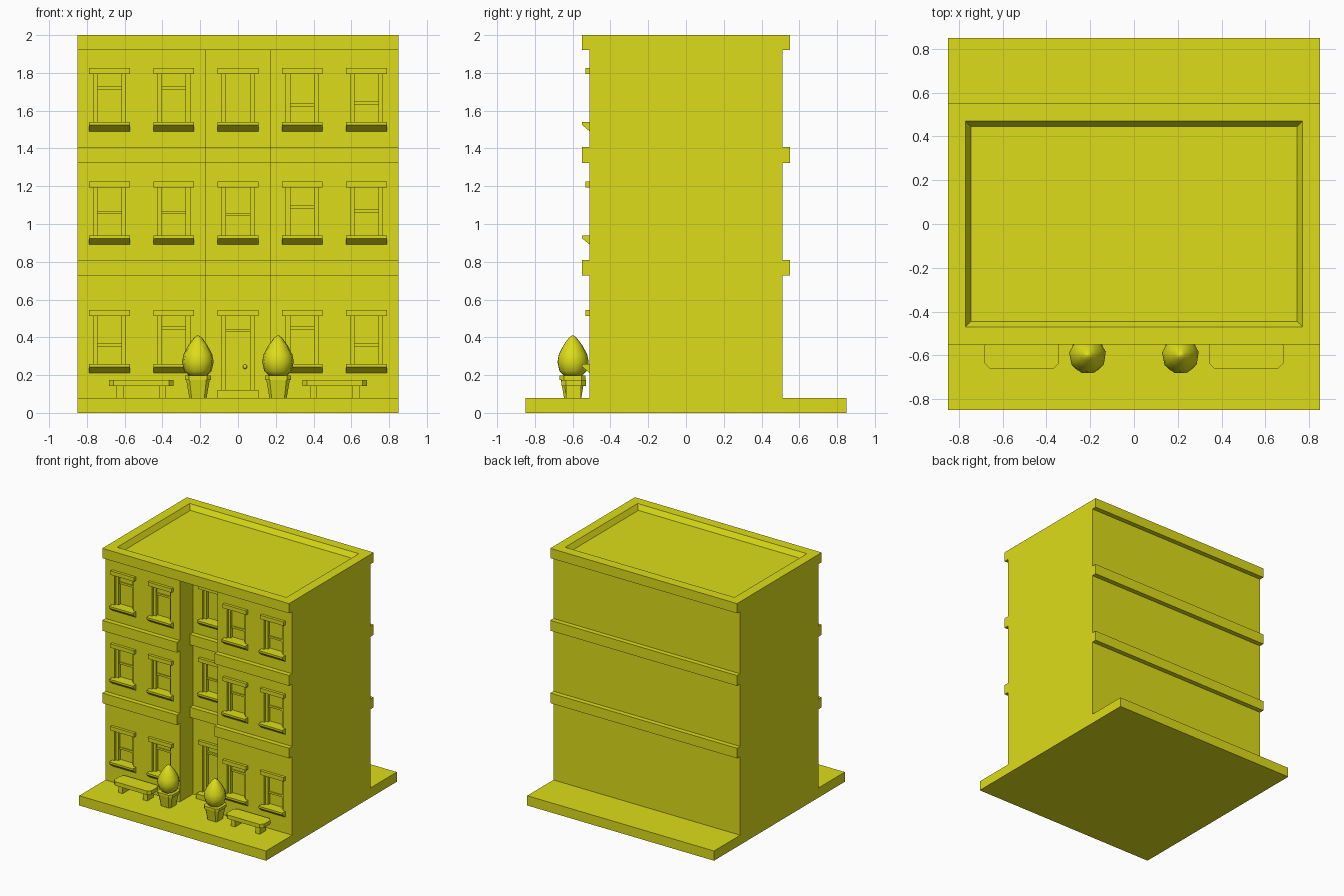
import bpy, bmesh, math

if "Cube" in bpy.data.objects:
    bpy.data.objects.remove(bpy.data.objects["Cube"])

mat = bpy.data.materials.new("yellow")
mat.diffuse_color = (0.72, 0.72, 0.01, 1)
mat.use_nodes = True
mat.node_tree.nodes["Principled BSDF"].inputs["Base Color"].default_value = mat.diffuse_color


def loft(name, rings):
    """Skin a stack of equal-length point rings and cap both ends."""
    bm = bmesh.new()
    rows = [[bm.verts.new(p) for p in ring] for ring in rings]
    n = len(rows[0])
    for a, b in zip(rows, rows[1:]):
        for i in range(n):
            j = (i + 1) % n
            bm.faces.new((a[i], a[j], b[j], b[i]))
    bm.faces.new(rows[0][::-1])
    bm.faces.new(rows[-1])
    bmesh.ops.recalc_face_normals(bm, faces=bm.faces)
    me = bpy.data.meshes.new(name)
    bm.to_mesh(me)
    bm.free()
    me.materials.append(mat)
    ob = bpy.data.objects.new(name, me)
    bpy.context.collection.objects.link(ob)
    return ob


def rect(x0, x1, y0, y1, z):
    return [(x0, y0, z), (x1, y0, z), (x1, y1, z), (x0, y1, z)]


def box(name, x0, x1, y0, y1, z0, z1):
    return loft(name, [rect(x0, x1, y0, y1, z0), rect(x0, x1, y0, y1, z1)])


def chamfered(cx, cy, hx, hy, c, z):
    """Rectangle ring with cut corners."""
    pts = [(-hx + c, -hy), (hx - c, -hy), (hx, -hy + c), (hx, hy - c),
           (hx - c, hy), (-hx + c, hy), (-hx, hy - c), (-hx, -hy + c)]
    return [(cx + x, cy + y, z) for x, y in pts]


W, FRONT, NICHE, BACK = 0.85, -0.51, -0.34, 0.51
NX = 0.172

# Ground slab and U-shaped body with the central niche
box("ground_slab", -W, W, -0.85, 0.85, 0, 0.08)
plan = [(-W, FRONT), (-NX, FRONT), (-NX, NICHE), (NX, NICHE),
        (NX, FRONT), (W, FRONT), (W, BACK), (-W, BACK)]
body = loft("building_body", [[(x, y, z) for x, y in plan] for z in (0.08, 1.92)])

# Cornice with the sloped roof tray
loft("roof_cornice", [rect(-W, W, -0.55, 0.55, 1.92), rect(-W, W, -0.55, 0.55, 2.0),
                      rect(-0.77, 0.77, -0.47, 0.47, 2.0),
                      rect(-0.745, 0.745, -0.445, 0.445, 1.96)])

# Floor bands on the wings, in the niche and on the back
for z0, z1 in ((0.727, 0.81), (1.323, 1.408)):
    box("band_left", -W, -NX, FRONT - 0.04, FRONT + 0.01, z0, z1)
    box("band_right", NX, W, FRONT - 0.04, FRONT + 0.01, z0, z1)
    box("band_niche", -NX, NX, NICHE - 0.04, NICHE + 0.01, z0, z1)
    box("band_back", -W, W, BACK - 0.01, BACK + 0.04, z0, z1)

cutters = []


def opening(x, y, z0, top):
    """Recess in the wall with jambs and a lintel."""
    cutters.append(box("opening_cutter", x - 0.085, x + 0.085, y - 0.03, y + 0.045, z0, top - 0.032))
    for s in (-1, 1):
        a, b = sorted((x + s * 0.063, x + s * 0.086))
        box("jamb", a, b, y + 0.02, y + 0.05, z0, top - 0.032)
    box("lintel", x - 0.108, x + 0.108, y - 0.023, y + 0.01, top - 0.032, top)


def window(x, y, top, bar):
    sill = top - 0.285
    opening(x, y, sill, top)
    prof = [(y + 0.01, sill), (y - 0.04, sill), (y - 0.04, sill - 0.016),
            (y, sill - 0.049), (y + 0.01, sill - 0.049)]
    loft("sill", [[(x + s * 0.108, py, pz) for py, pz in prof] for s in (-1, 1)])
    if bar:
        box("upper_sash", x - 0.064, x + 0.064, y + 0.036, y + 0.05, bar, top - 0.032)
        box("sash_bar", x - 0.064, x + 0.064, y + 0.028, y + 0.05, bar - 0.008, bar + 0.008)


# Windows: lintel top and sash bar heights for each column
rows = [(0.545, (0.36, 0.45, None, 0.45, 0.36)),
        (1.225, (1.06, 1.06, 1.05, 1.09, 1.07)),
        (1.825, (1.72, 1.72, None, 1.63, 1.64))]
for r, (top, bars) in enumerate(rows):
    for c, bar in enumerate(bars):
        if (r, c) != (0, 2):
            window((c - 2) * 0.34, NICHE if c == 2 else FRONT, top, bar)

# Door with step, transom and knob
opening(0, NICHE, 0.12, 0.545)
box("door_step", -0.108, 0.108, NICHE - 0.05, NICHE + 0.045, 0.08, 0.12)
box("door_transom", -0.064, 0.064, NICHE + 0.028, NICHE + 0.05, 0.43, 0.445)
bpy.ops.mesh.primitive_uv_sphere_add(segments=10, ring_count=6, radius=0.012,
                                     location=(0.037, NICHE + 0.036, 0.244))
knob = bpy.context.object
knob.name = "door_knob"
knob.data.materials.append(mat)
bpy.ops.object.shade_smooth()

# Cut the openings out of the body
bpy.context.view_layer.objects.active = body
for cut in cutters:
    cut.hide_render = True
    mod = body.modifiers.new("opening", "BOOLEAN")
    mod.operation, mod.solver, mod.object = "DIFFERENCE", "EXACT", cut
    bpy.ops.object.modifier_apply(modifier=mod.name)
    bpy.data.objects.remove(cut)

for side, s in (("left", -1), ("right", 1)):
    # Bench
    bx, by = s * 0.512, -0.595
    loft("bench_seat_" + side, [chamfered(bx, by, 0.17, 0.065, 0.024, z) for z in (0.143, 0.175)])
    for t in (-1, 1):
        lx = bx + t * 0.112
        box("bench_leg_" + side, lx - 0.019, lx + 0.019, by - 0.04, by + 0.04, 0.08, 0.143)

    # Planter pot with rim
    px, py = s * 0.212, -0.6
    loft("pot_" + side, [chamfered(px, py, h, h, c, z) for h, c, z in
                         ((0.046, 0.012, 0.08), (0.062, 0.018, 0.175), (0.069, 0.022, 0.175),
                          (0.069, 0.022, 0.197))])

    # Teardrop shrub
    prof = [(0.045, 0.192), (0.074, 0.222), (0.085, 0.27), (0.077, 0.31),
            (0.05, 0.36), (0.022, 0.397), (0.003, 0.411)]
    shrub = loft("shrub_" + side, [[(px + r * math.cos(k * math.tau / 9 + 0.2),
                                     py + r * math.sin(k * math.tau / 9 + 0.2), z)
                                    for k in range(9)] for r, z in prof])
    shrub.data.shade_smooth()
